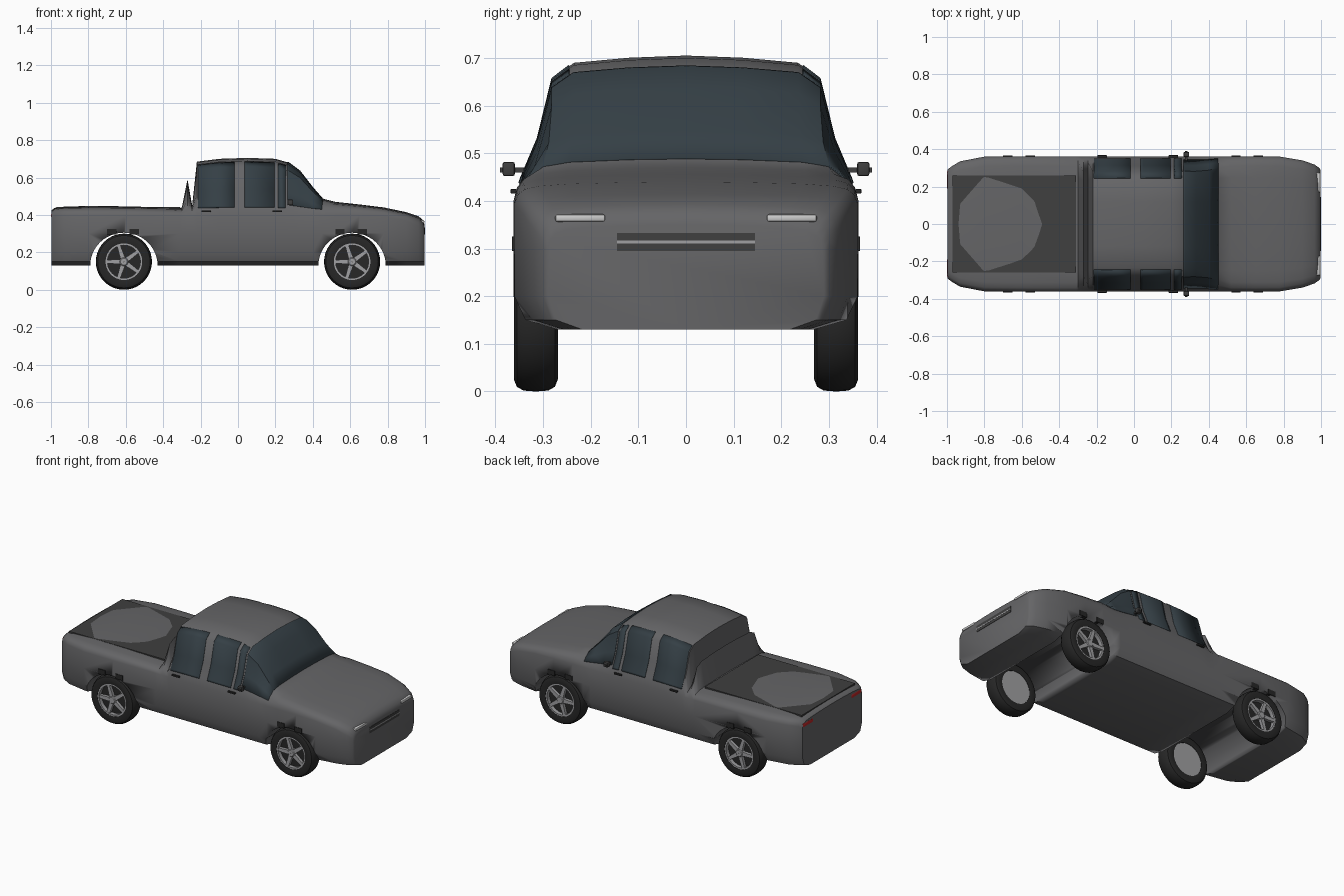
import bpy, bmesh, math
from mathutils import Matrix

if "Cube" in bpy.data.objects:
    bpy.data.objects.remove(bpy.data.objects["Cube"])


def material(name, rgb):
    m = bpy.data.materials.new(name)
    m.diffuse_color = (*rgb, 1)
    m.use_nodes = True
    m.node_tree.nodes["Principled BSDF"].inputs["Base Color"].default_value = m.diffuse_color
    return m


PAINT = material("paint", (0.13, 0.13, 0.135))
GLASS = material("glass", (0.035, 0.05, 0.06))
BLACK = material("black", (0.02, 0.02, 0.02))
LINER = material("liner", (0.05, 0.05, 0.05))
METAL = material("metal", (0.35, 0.35, 0.36))
LAMP = material("lamp", (0.75, 0.75, 0.78))
RED = material("red", (0.5, 0.02, 0.02))


def finish(name, bm, mat, angle=40):
    bmesh.ops.recalc_face_normals(bm, faces=bm.faces)
    me = bpy.data.meshes.new(name)
    bm.to_mesh(me)
    bm.free()
    ob = bpy.data.objects.new(name, me)
    bpy.context.collection.objects.link(ob)
    me.materials.append(mat)
    bpy.ops.object.select_all(action='DESELECT')
    ob.select_set(True)
    bpy.context.view_layer.objects.active = ob
    bpy.ops.object.shade_smooth_by_angle(angle=math.radians(angle))
    return ob


def box(name, loc, size, mat, bevel=0.0):
    bm = bmesh.new()
    bmesh.ops.create_cube(bm, size=1, matrix=Matrix.Translation(loc) @ Matrix.Diagonal((*size, 1)))
    if bevel:
        bmesh.ops.bevel(bm, geom=bm.edges[:], offset=bevel, segments=2, affect='EDGES', profile=0.5)
    return finish(name, bm, mat)


def bridge(bm, rows, closed):
    for a, b in zip(rows, rows[1:]):
        n = len(a)
        for i in range(n if closed else n - 1):
            j = (i + 1) % n
            bm.faces.new((a[i], a[j], b[j], b[i]))


def lathe(name, profile, loc, side, mat, n=40):
    """Spin (radius, y) points about the y axis; the profile closes on itself."""
    bm = bmesh.new()
    rows = []
    for k in range(n):
        a = 2 * math.pi * k / n
        rows.append([bm.verts.new((loc[0] + r * math.cos(a), loc[1] + side * y, loc[2] + r * math.sin(a)))
                     for r, y in profile])
    bridge(bm, rows + rows[:1], True)
    return finish(name, bm, mat, 35)


# Body stations: x, half width, top height, belt height, cab blend
KEYS = [(-.997, .29, .425, .38, 0), (-.98, .305, .438, .395, 0), (-.93, .335, .444, .4, 0),
        (-.8, .36, .448, .4, 0), (-.6, .362, .446, .4, 0), (-.31, .362, .438, .4, 0),
        (-.30, .362, .44, .4, .3), (-.27, .362, .59, .4, 1), (-.245, .362, .45, .4, .5),
        (-.22, .362, .685, .4, 1), (-.1, .362, .70, .4, 1), (.05, .362, .705, .4, 1),
        (.2, .362, .70, .4, 1), (.27, .362, .68, .4, 1), (.33, .362, .635, .4, 1),
        (.4, .362, .545, .4, .8), (.45, .362, .488, .4, .4), (.52, .362, .47, .4, 0),
        (.65, .362, .456, .4, 0), (.78, .36, .44, .395, 0), (.9, .34, .415, .37, 0),
        (.965, .318, .393, .34, 0), (.99, .30, .372, .32, 0), (.997, .29, .35, .30, 0)]
LOWER = [(0, .13), (.75, .13), (.94, .15), (1, .2), (1, .3)]
HOOD = [(1, 0), (.98, .4), (.94, .65), (.86, .8), (.69, .9), (.33, .975), (0, 1)]
CAB = [(1, 0), (.953, .16), (.857, .43), (.773, .84), (.65, .95), (.33, .985), (0, 1)]
TOP = 11


def section(x):
    for a, b in zip(KEYS, KEYS[1:]):
        if x <= b[0]:
            break
    f = (x - a[0]) / (b[0] - a[0])
    w, top, belt, c = (p + (q - p) * f for p, q in zip(a[1:], b[1:]))
    pts = [(y * w, z) for y, z in LOWER]
    for (hy, hz), (cy, cz) in zip(HOOD, CAB):
        pts.append((w * (hy + (cy - hy) * c), belt + (top - belt) * (hz + (cz - hz) * c)))
    return pts


def surface(x, t):
    """Point on the skin: t runs 0 (underside) to 11 (top) and on to 22 down the other side."""
    s = 1 if t <= TOP else -1
    t = t if t <= TOP else 2 * TOP - t
    pts = section(x)
    i = min(int(t), TOP - 1)
    f = t - i
    (y0, z0), (y1, z1) = pts[i], pts[i + 1]
    return (x, s * (y0 + (y1 - y0) * f), z0 + (z1 - z0) * f)


# Body shell
bm = bmesh.new()
rows = [[bm.verts.new(surface(k[0], t)) for t in range(2 * TOP)] for k in KEYS]
bridge(bm, rows, True)
bm.faces.new(rows[0])
bm.faces.new(rows[-1])
body = finish("body", bm, PAINT)

# Wheel tunnels cut right across the body
for cx in (-.61, .61):
    bm = bmesh.new()
    bmesh.ops.create_cone(bm, cap_ends=True, segments=48, radius1=1, radius2=1, depth=1,
                          matrix=Matrix.Translation((cx, 0, .13)) @ Matrix.Diagonal((.18, 1, .175, 1))
                          @ Matrix.Rotation(math.pi / 2, 4, 'X'))
    cutter = finish("arch_cutter", bm, PAINT)
    cutter.hide_render = True
    mod = body.modifiers.new("arch", 'BOOLEAN')
    mod.object = cutter
    mod.operation = 'DIFFERENCE'
    mod.solver = 'EXACT'
    bpy.context.view_layer.objects.active = body
    bpy.ops.object.modifier_apply(modifier=mod.name)
    bpy.data.objects.remove(cutter)


# Glass follows the body skin
def glass(name, x0, x1, t0, t1):
    xs = sorted({x0, x1} | {k[0] for k in KEYS if x0 < k[0] < x1})
    ts = sorted({t0, t1} | {t for t in range(22) if t0 < t < t1})
    bm = bmesh.new()
    bridge(bm, [[bm.verts.new(surface(x, t)) for t in ts] for x in xs], False)
    ob = finish(name, bm, GLASS)
    mod = ob.modifiers.new("thickness", 'SOLIDIFY')
    mod.thickness = .006
    mod.offset = 0


glass("windshield", .265, .45, 6.1, 15.9)
for x0, x1, label in ((-.215, -.02, "rear"), (.035, .195, "front"), (.215, .255, "quarter")):
    glass(label + "_window_left", x0, x1, 5.8, 8.8)
    glass(label + "_window_right", x0, x1, 13.2, 16.2)

# Bed liner
box("bed_liner", (-.64, 0, .433), (.66, .52, .02), LINER)

# Grille
box("grille", (.991, 0, .314), (.016, .29, .038), LINER)
box("grille_bar", (.994, 0, .314), (.012, .29, .006), METAL)

for s, side in ((1, "left"), (-1, "right")):
    # Lamps
    box("headlight_" + side, (.983, s * .222, .364), (.026, .105, .016), LAMP, .005)
    box("tail_light_" + side, (-.99, s * .235, .395), (.018, .1, .024), RED, .006)
    # Mirrors
    box("mirror_" + side, (.28, s * .372, .467), (.03, .026, .03), LINER, .005)
    box("mirror_arm_" + side, (.28, s * .365, .465), (.014, .05, .01), LINER)
    for hx, label in ((-.17, "rear"), (.21, "front")):
        box(f"{label}_door_handle_{side}", (hx, s * .362, .42), (.05, .012, .01), BLACK, .002)

    for cx, label in ((-.61, "rear"), (.61, "front")):
        tag = f"{label}_{side}"
        # Arch trim
        for dx in (-.065, .055):
            box("arch_trim_" + tag, (cx + dx, s * .355, .31), (.05, .02, .03), BLACK)
        # Tyre
        hub = (cx, s * .315, .15)
        lathe("tyre_" + tag, [(.098, -.042), (.125, -.046), (.14, -.04), (.148, -.026), (.15, 0),
                              (.148, .026), (.14, .04), (.125, .046), (.098, .042)], hub, s, BLACK)
        # Rim, with a closed inner disc
        lathe("rim_" + tag, [(.088, .04), (.1, .04), (.1, -.04), (.088, -.04)], hub, s, METAL)
        lathe("inner_disc_" + tag, [(.001, -.04), (.096, -.04), (.096, -.03), (.001, -.03)], hub, s, METAL)
        lathe("brake_disc_" + tag, [(.001, .01), (.092, .01), (.092, .016), (.001, .016)], hub, s, BLACK)
        lathe("hub_cap_" + tag, [(.001, .015), (.024, .015), (.024, .038), (.018, .043), (.001, .043)],
              hub, s, METAL)
        # Five tapered spokes
        bm = bmesh.new()
        for k in range(5):
            new = bmesh.ops.create_cube(bm, size=1)["verts"]
            for v in new:
                v.co.z *= .018 if v.co.x > 0 else .026
                v.co.y = v.co.y * .018 + s * .03
                v.co.x = .055 + v.co.x * .076
            bmesh.ops.transform(bm, verts=new, matrix=Matrix.Translation(hub)
                                @ Matrix.Rotation(math.pi + k * 2 * math.pi / 5, 4, 'Y'))
        finish("spokes_" + tag, bm, METAL)
